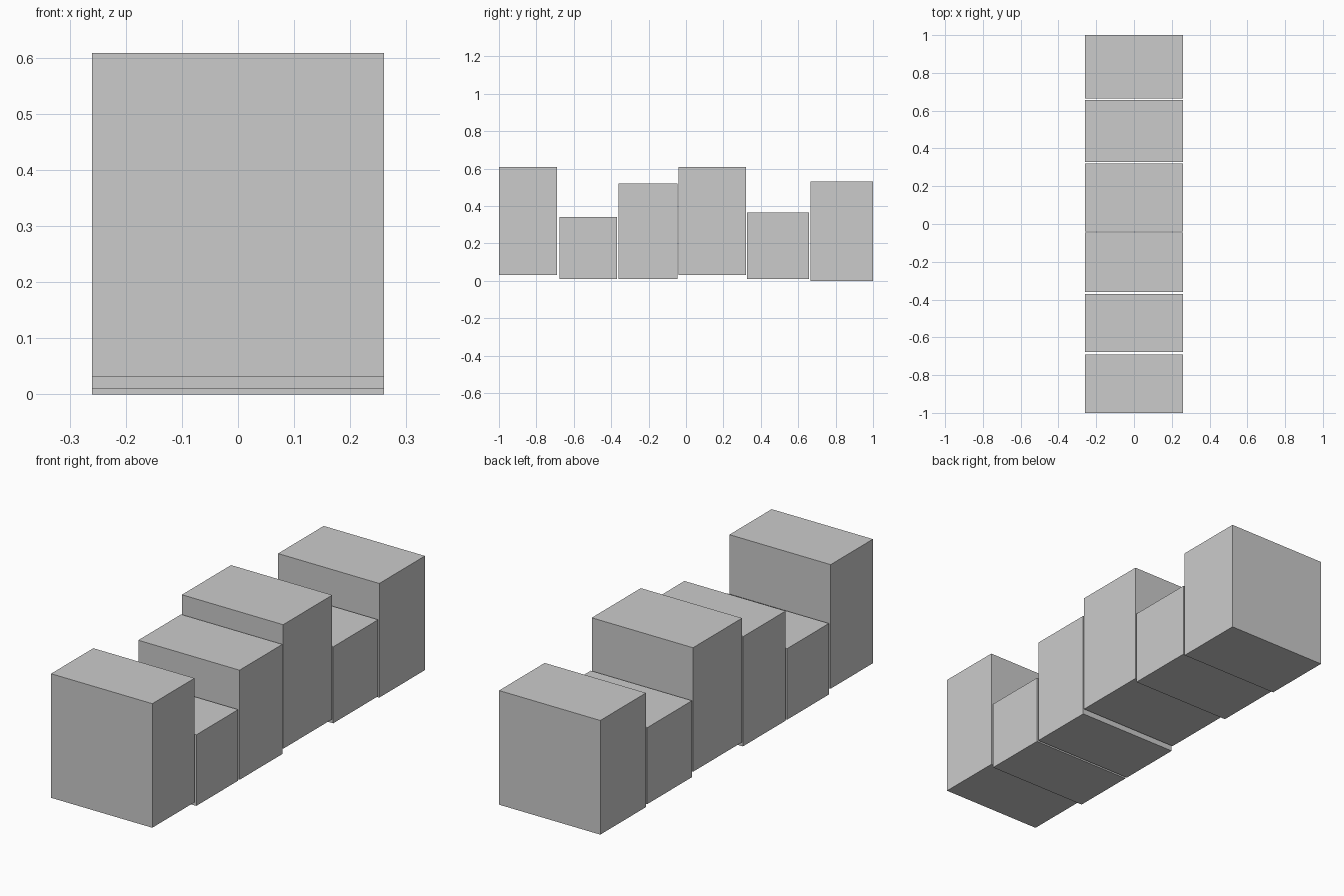
import bpy

if "Cube" in bpy.data.objects:
    bpy.data.objects.remove(bpy.data.objects["Cube"])

HALF_WIDTH = 0.26

def block(name, y0, y1, z0, z1):
    """Axis-aligned box spanning the full shared width."""
    bpy.ops.mesh.primitive_cube_add(size=1, location=(0, (y0 + y1) / 2, (z0 + z1) / 2))
    ob = bpy.context.object
    ob.name = name
    ob.scale = (2 * HALF_WIDTH, y1 - y0, z1 - z0)
    bpy.ops.object.transform_apply(location=False, rotation=False, scale=True)

# Row of separate blocks, front to back: y start, y end, bottom, top
row = [
    (-1.0, -0.69, 0.032, 0.608),
    (-0.677, -0.37, 0.01, 0.34),
    (-0.36, -0.046, 0.01, 0.519),
    (-0.04, 0.32, 0.032, 0.608),
    (0.327, 0.657, 0.01, 0.365),
    (0.665, 1.0, 0.0, 0.53),
]
for i, dims in enumerate(row, 1):
    block(f"block_{i}", *dims)
